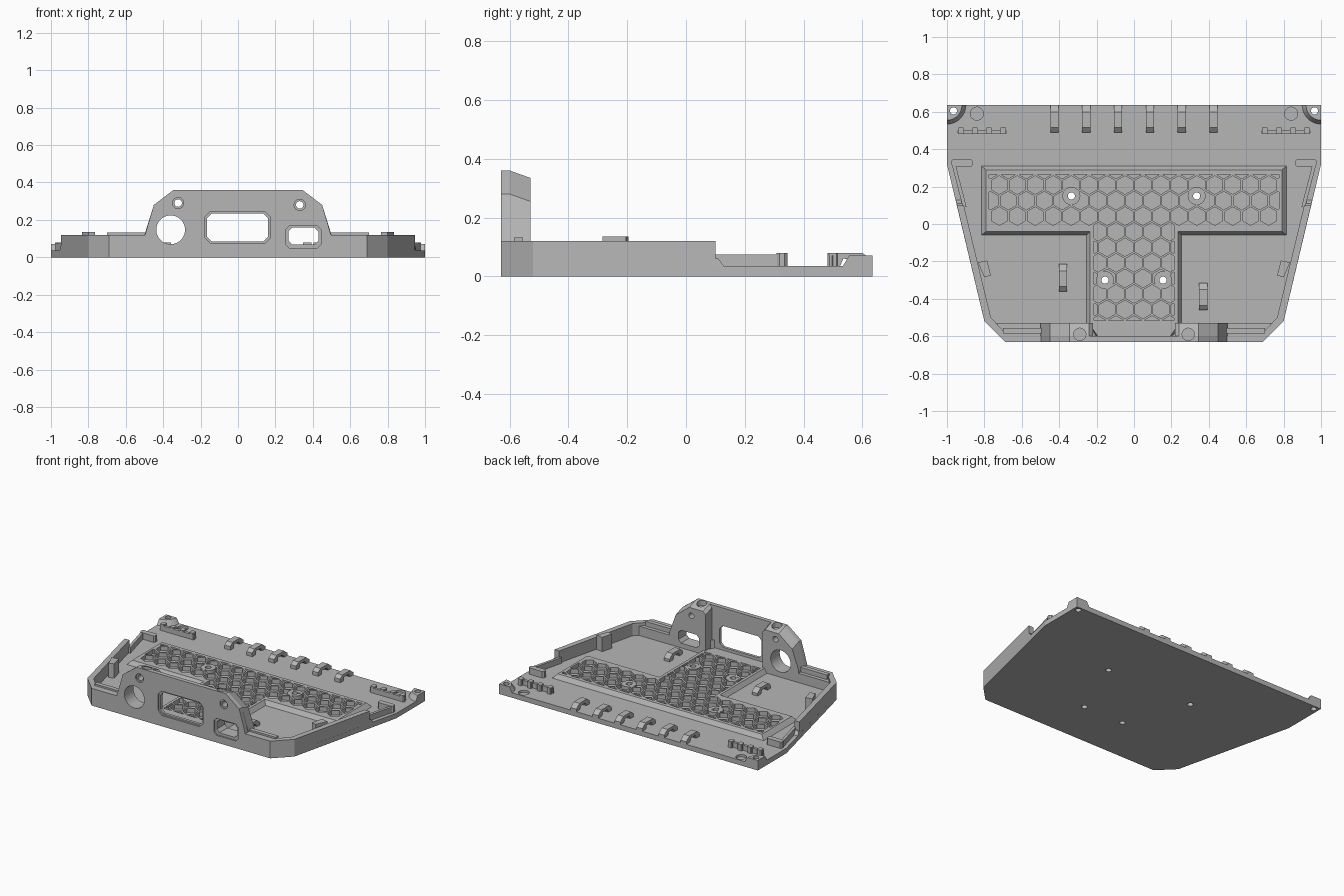
import bpy, bmesh, math
from mathutils import Vector

cube = bpy.data.objects.get("Cube")
if cube:
    bpy.data.objects.remove(cube)

grey = bpy.data.materials.new("plain_grey")
grey.use_nodes = True
grey.diffuse_color = (0.47, 0.47, 0.47, 1)
grey.node_tree.nodes["Principled BSDF"].inputs["Base Color"].default_value = (0.47, 0.47, 0.47, 1)

FLOOR, WALL, DECK = 0.035, 0.12, 0.065


def finish(name, bm):
    bmesh.ops.recalc_face_normals(bm, faces=bm.faces[:])
    mesh = bpy.data.meshes.new(name)
    bm.to_mesh(mesh)
    bm.free()
    mesh.materials.append(grey)
    obj = bpy.data.objects.new(name, mesh)
    bpy.context.collection.objects.link(obj)
    return obj


def add_loft(bm, low, high, lo, hi, axis="z"):
    place = {"x": lambda p, h: (h, p[0], p[1]),
             "y": lambda p, h: (p[0], h, p[1]),
             "z": lambda p, h: (p[0], p[1], h)}[axis]
    a = [bm.verts.new(place(p, lo)) for p in low]
    b = [bm.verts.new(place(p, hi)) for p in high]
    bm.faces.new(a)
    bm.faces.new(b)
    for i in range(len(a)):
        j = (i + 1) % len(a)
        bm.faces.new((a[i], a[j], b[j], b[i]))


def prism(name, pts, lo, hi, axis="z", top=None):
    bm = bmesh.new()
    add_loft(bm, pts, top or pts, lo, hi, axis)
    return finish(name, bm)


def both(half):
    """Close a half outline by mirroring it in x."""
    return half + [(-x, y) for x, y in reversed(half)]


def flip(pts, s):
    return [(s * x, y) for x, y in pts]


def rect(x0, x1, y0, y1, c=0):
    if not c:
        return [(x0, y0), (x1, y0), (x1, y1), (x0, y1)]
    return [(x0 + c, y0), (x1 - c, y0), (x1, y0 + c), (x1, y1 - c),
            (x1 - c, y1), (x0 + c, y1), (x0, y1 - c), (x0, y0 + c)]


def disc(x, y, r, n=24, turn=0):
    return [(x + r * math.cos(turn + math.tau * i / n),
             y + r * math.sin(turn + math.tau * i / n)) for i in range(n)]


def cut(obj, cutter):
    mod = obj.modifiers.new("cut", "BOOLEAN")
    mod.operation, mod.solver, mod.object = "DIFFERENCE", "EXACT", cutter
    bpy.context.view_layer.update()
    graph = bpy.context.evaluated_depsgraph_get()
    mesh = bpy.data.meshes.new_from_object(obj.evaluated_get(graph))
    obj.modifiers.clear()
    obj.data = mesh


# Floor plate, wall rim and raised front panel
floor = prism("floor_plate", both([(1, .635), (1, .32), (.8, -.52), (.69, -.63)]), 0, FLOOR)
wall = prism("rim_wall", both([(.91, .10), (.765, -.5), (.7, -.57), (.24, -.57), (.2, -.6)])[:5]
             + both([(.91, .10), (.765, -.5), (.7, -.57), (.24, -.57), (.2, -.6)])[5:]
             + flip([(.947, .10), (.8, -.52), (.69, -.63)], -1)
             + [(.69, -.63), (.8, -.52), (.947, .10)], 0.02, WALL)
panel = prism("front_panel", both([(.5, .11), (.45, .28), (.345, .36)]), -.63, -.6, "y")

# Thick columns either side of the panel, sloped on their inner top
columns = []
for s in (-1, 1):
    col = prism("panel_column", flip([(.22, .02), (.5, .02), (.5, .12), (.45, .28),
                                      (.345, .36), (.24, .36), (.22, .34)], s), -.6, -.53, "y")
    for v in col.data.vertices:
        if v.co.y > -.55 and v.co.z > .25:
            v.co.z -= .025
    columns.append(col)

# T-shaped deck with sloped edges
deck = prism("raised_deck", both([(.83, .32), (.83, -.07), (.265, -.07), (.265, -.54), (.2, -.605)]),
             0.02, DECK, top=both([(.79, .29), (.79, -.04), (.235, -.04), (.235, -.54), (.19, -.605)]))

# Honeycomb pockets, clipped to the bar or to the stem of the deck
bm = bmesh.new()
PITCH = .096
for row in range(-8, 6):
    y = .125 + row * PITCH * .866
    for col in range(-9, 10):
        x = (col + .5 * (row % 2)) * PITCH
        stem = y < .02
        if stem and abs(x) > .25:
            continue
        hexa = bmesh.new()
        hexa.faces.new([hexa.verts.new((*p, 0)) for p in disc(x, y, .049, 6, math.pi / 6)])
        w = .215 if stem else .775
        low = -.515 if stem or abs(x) < .2 else -.015
        for point, normal in (((w, 0, 0), (1, 0, 0)), ((-w, 0, 0), (-1, 0, 0)),
                              ((0, .265, 0), (0, 1, 0)), ((0, low, 0), (0, -1, 0))):
            bmesh.ops.bisect_plane(hexa, geom=hexa.verts[:] + hexa.edges[:] + hexa.faces[:],
                                   plane_co=point, plane_no=normal, clear_outer=True)
        for f in hexa.faces:
            if f.calc_area() > .0004:
                pts = [v.co.xy for v in f.verts]
                add_loft(bm, pts, pts, -.05, .2)
        hexa.free()
pockets = finish("pocket_cutter", bm)
cut(deck, pockets)

# Screw bosses in the honeycomb and quarter-round corner bosses
screws = [(-.335, .15), (.335, .15), (-.155, -.3), (.155, -.3)]
drilled = [floor, deck]
for x, y in screws:
    drilled.append(prism("screw_boss", disc(x, y, .048), .02, DECK - .001))


def quarter(r, s):
    arc = [(1 - r * math.cos(i * math.pi / 16), .635 - r * math.sin(i * math.pi / 16)) for i in range(9)]
    return flip([(1, .635)] + arc, s)


for s in (-1, 1):
    drilled.append(prism("corner_boss", quarter(.11, s), .02, .07, top=quarter(.08, s)))

# Vertical screw holes
bm = bmesh.new()
for x, y in screws + [(-.965, .605), (.965, .605)]:
    add_loft(bm, disc(x, y, .019), disc(x, y, .019), -.1, .2)
holes = finish("screw_cutter", bm)
for obj in drilled:
    cut(obj, holes)

# Shallow round seats in the floor and on top of the panel
bm = bmesh.new()
for s in (-1, 1):
    add_loft(bm, disc(s * .84, .59, .035), disc(s * .84, .59, .035), .02, .06)
    add_loft(bm, disc(s * .29, -.59, .033), disc(s * .29, -.59, .033), .325, .4)
seats = finish("seat_cutter", bm)
for obj in [floor, panel] + columns:
    cut(obj, seats)

# Openings through the front: round port, windows and screw holes
bm = bmesh.new()
for shape in (disc(-.36, .147, .077, 32), rect(-.165, .16, .085, .235, .025), rect(.27, .43, .068, .158, .02),
              disc(-.32, .29, .02), disc(.33, .28, .02)):
    add_loft(bm, shape, shape, -.7, -.4, "y")
openings = finish("opening_cutter", bm)
bm = bmesh.new()
for shape in (rect(-.178, .173, .075, .245, .03), rect(.255, .443, .05, .168, .02),
              disc(-.32, .29, .03), disc(.33, .28, .03)):
    add_loft(bm, shape, shape, -.7, -.62, "y")
recesses = finish("recess_cutter", bm)
for obj in [wall, panel] + columns:
    cut(obj, openings)
    cut(obj, recesses)

# Cable loops along the back edge and on the floor
loop = [(0, -.01), (0, .025), (.025, .045), (.11, .045), (.145, .018), (.145, -.01),
        (.115, -.01), (.095, .022), (.045, .025), (.03, -.01)]
for x, y in [(i * .17 - .425, .49) for i in range(6)] + [(-.38, -.36), (.37, -.46)]:
    prism("cable_loop", [(y + a, FLOOR + b) for a, b in loop], x - .022, x + .022, "x")

for s in (-1, 1):
    # Cable combs near the back corners
    prism("comb_bar", flip(rect(.68, .945, .482, .502, .006), s), .02, .07)
    for i in range(4):
        x = .70 + i * .075
        prism("comb_tooth", flip(rect(x - .016, x + .016, .482, .518, .005), s), .02, .08)
    # Side rail, its end post and the step behind the wall
    prism("side_rail", flip([(.895, .09), (.915, .09), (.972, .31), (.952, .31)], s), .02, .075)
    prism("side_post", flip(rect(.86, .978, .308, .345, .01), s), .02, .08)
    prism("wall_step", flip([(.91, .09), (.945, .09), (.957, .14), (.92, .14)], s), .02, .06,
          top=flip([(.91, .09), (.945, .09), (.949, .11), (.912, .11)], s))
    # Inner wall clip with an open slot
    prism("wall_clip", flip([(.765, -.275), (.80, -.285), (.835, -.205), (.785, -.195)], s), .02, .135)
    # Inner shelf and lip on the front wall
    prism("front_shelf", flip([(.48, -.58), (.70, -.58), (.735, -.53), (.48, -.53)], s), .02, .1)
    prism("front_lip", flip(rect(.49, .70, -.585, -.555), s), .1, .132)

for cutter in (pockets, holes, seats, openings, recesses):
    bpy.data.objects.remove(cutter)
